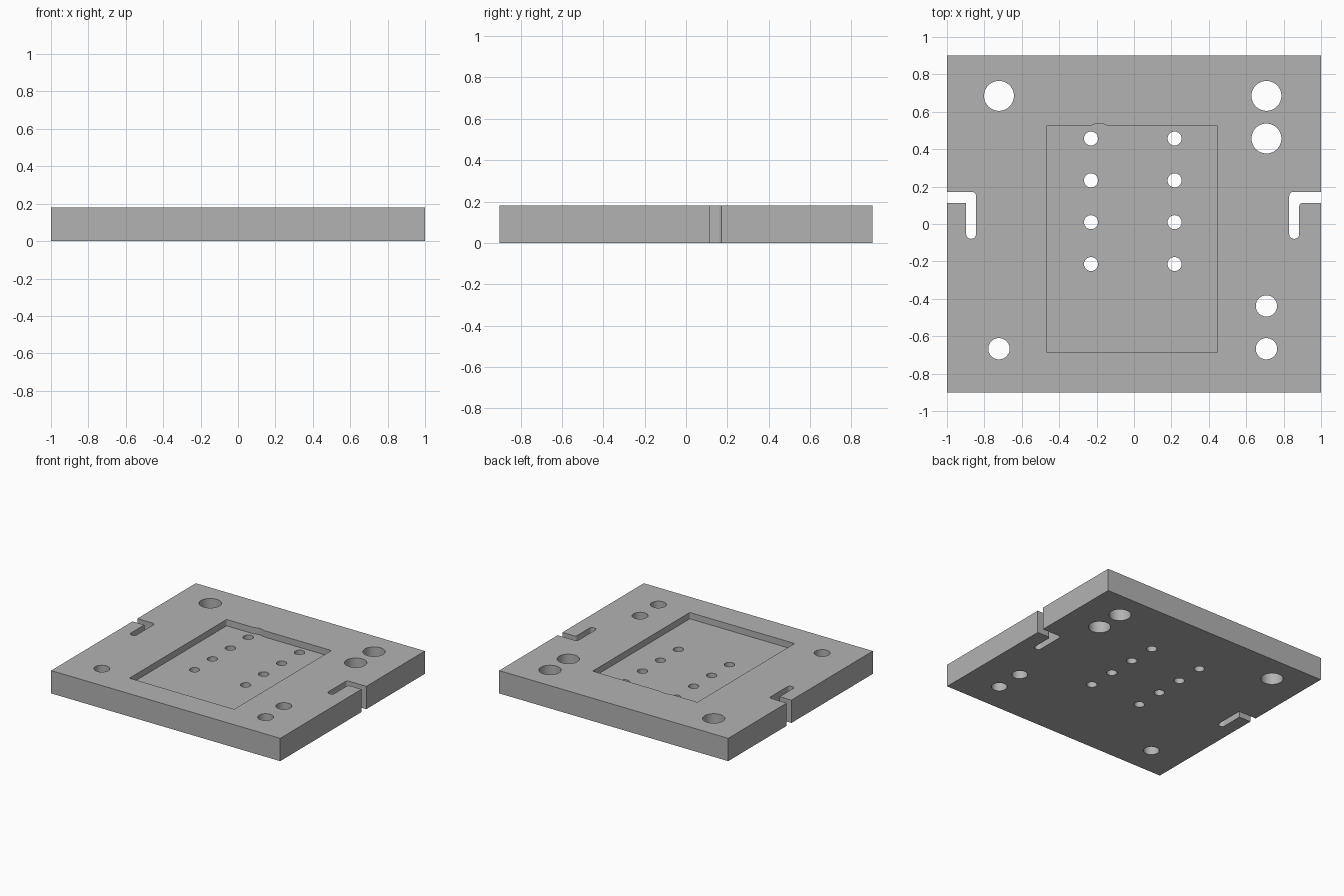
import bpy, bmesh
from math import sin, cos, pi, radians
from mathutils import Vector

cube = bpy.data.objects.get("Cube")
if cube:
    bpy.data.objects.remove(cube, do_unlink=True)

HALF_X, HALF_Y, HEIGHT = 1.0, 0.902, 0.18
POCKET_FLOOR = 0.13

grey = bpy.data.materials.new("plain grey")
grey.use_nodes = True
colour = (0.45, 0.45, 0.45, 1)
grey.diffuse_color = colour
grey.node_tree.nodes["Principled BSDF"].inputs["Base Color"].default_value = colour


def circle(x, y, r, n=48):
    return [(x + r * cos(2 * pi * i / n), y + r * sin(2 * pi * i / n)) for i in range(n)]


def rounded(corners, steps=8):
    """Outline with right-angled corners (x, y, radius), each filleted."""
    outline = []
    for i, (x, y, r) in enumerate(corners):
        p = Vector((x, y))
        u = (Vector(corners[i - 1][:2]) - p).normalized()
        v = (Vector(corners[(i + 1) % len(corners)][:2]) - p).normalized()
        if r == 0:
            outline.append(p)
            continue
        centre = p + (u + v) * r
        for k in range(steps + 1):
            t = pi / 2 * k / steps
            outline.append(centre - v * r * cos(t) - u * r * sin(t))
    return outline


def prisms(name, outlines, z0, z1):
    """Object made of one upright prism per outline."""
    bm = bmesh.new()
    for outline in outlines:
        face = bm.faces.new([bm.verts.new((x, y, z0)) for x, y in outline])
        top = bmesh.ops.extrude_face_region(bm, geom=[face])["geom"]
        verts = [g for g in top if isinstance(g, bmesh.types.BMVert)]
        bmesh.ops.translate(bm, verts=verts, vec=(0, 0, z1 - z0))
    bmesh.ops.recalc_face_normals(bm, faces=bm.faces)
    mesh = bpy.data.meshes.new(name)
    bm.to_mesh(mesh)
    bm.free()
    mesh.materials.append(grey)
    obj = bpy.data.objects.new(name, mesh)
    bpy.context.collection.objects.link(obj)
    return obj


def cut(target, cutter):
    mod = target.modifiers.new(cutter.name, 'BOOLEAN')
    mod.operation, mod.solver, mod.object = 'DIFFERENCE', 'EXACT', cutter
    bpy.context.view_layer.objects.active = target
    bpy.ops.object.modifier_apply(modifier=mod.name)
    bpy.data.objects.remove(cutter, do_unlink=True)


def hook_slot(side, near, far, inner_r):
    """L-shaped slot entering from one side edge and turning to the front."""
    out, top, step, end = side * 1.1, 0.172, 0.113, -0.079
    return rounded([(out, top, 0), (near, top, 0.022), (near, end, 0.024),
                    (far, end, 0.024), (far, step, inner_r), (out, step, 0)])


# Base plate
plate = prisms("base_plate", [[(-HALF_X, -HALF_Y), (HALF_X, -HALF_Y),
                               (HALF_X, HALF_Y), (-HALF_X, HALF_Y)]], 0, HEIGHT)

# Shallow pocket with a small bulge in its back wall
r = 0.007
pocket = rounded([(-0.468, -0.686, r), (0.447, -0.686, r),
                  (0.447, 0.526, r), (-0.468, 0.526, r)], 4)
cut(plate, prisms("pocket_cutter", [pocket], POCKET_FLOOR, 0.3))
cut(plate, prisms("bulge_cutter", [circle(-0.185, 0.447, 0.09)], POCKET_FLOOR, 0.3))

# Through holes: large at the back, medium at the front, small in the pocket
holes = [circle(x, y, 0.08) for x, y in ((-0.722, 0.685), (0.708, 0.685), (0.708, 0.457))]
holes += [circle(x, y, 0.057) for x, y in ((-0.722, -0.667), (0.708, -0.667), (0.708, -0.438))]
holes += [circle(x, 0.457 - 0.2237 * row, 0.0375, 32) for x in (-0.23, 0.217) for row in range(4)]

# Side slots
slots = [hook_slot(-1, -0.845, -0.897, 0), hook_slot(1, 0.83, 0.883, 0.02)]
cut(plate, prisms("through_cutter", holes + slots, -0.1, 0.3))

# Smooth the round walls, keep the rims sharp
bpy.ops.object.select_all(action='DESELECT')
plate.select_set(True)
bpy.context.view_layer.objects.active = plate
bpy.ops.object.shade_smooth_by_angle(angle=radians(30))
